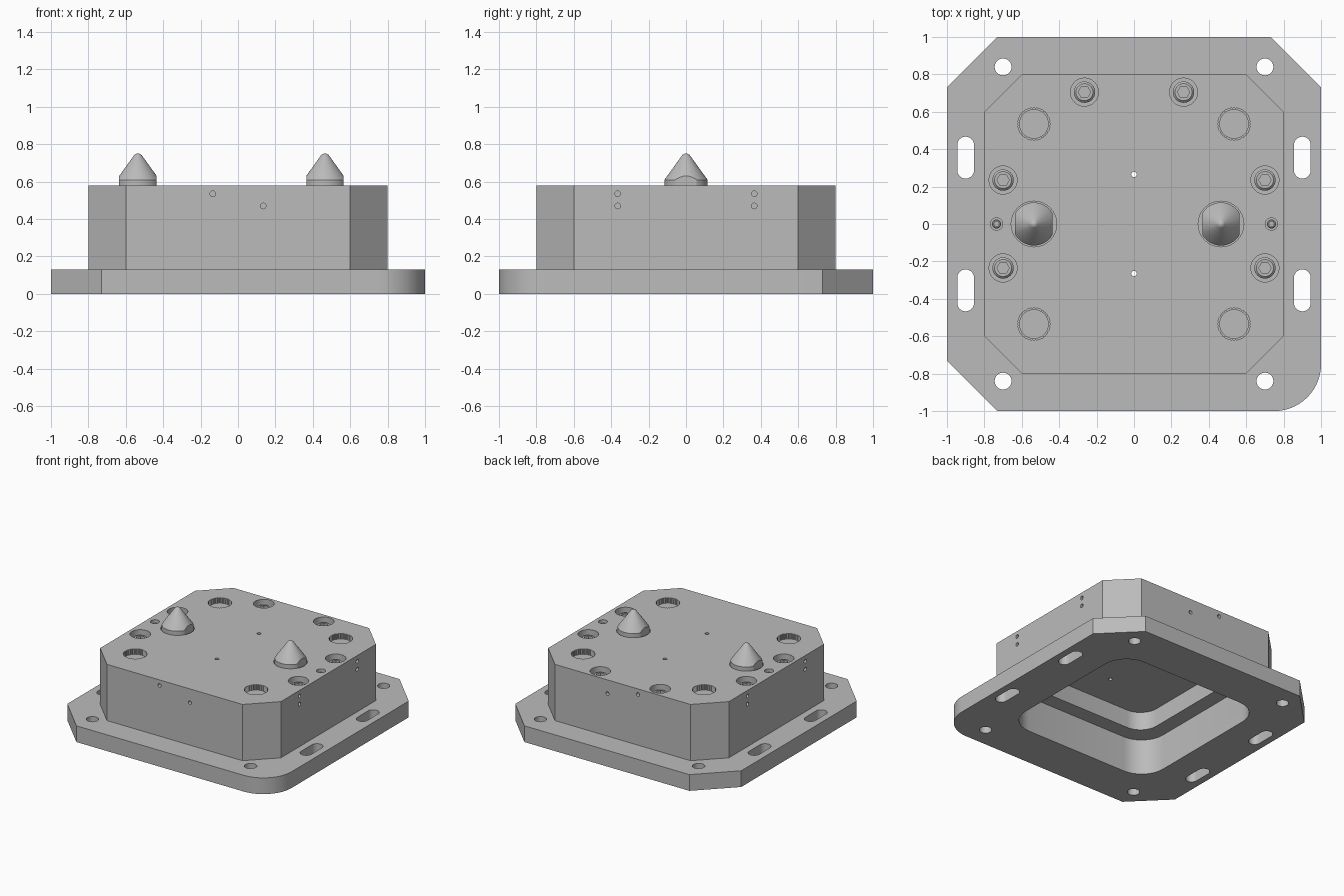
import bpy, bmesh, math
from mathutils import Matrix, Vector

if "Cube" in bpy.data.objects:
    bpy.data.objects.remove(bpy.data.objects["Cube"], do_unlink=True)

steel = bpy.data.materials.new("steel_grey")
steel.use_nodes = True
steel.diffuse_color = (0.5, 0.5, 0.5, 1)
bsdf = next(n for n in steel.node_tree.nodes if n.type == 'BSDF_PRINCIPLED')
bsdf.inputs["Base Color"].default_value = steel.diffuse_color

TOP, PLATE_TOP = 0.58, 0.13
LEDGE, CEILING = 0.285, 0.43


def outline(hx, hy, r, segs=(8, 8, 8, 8)):
    """Rectangle with rounded corners; one segment gives a chamfer."""
    pts = []
    for i, (sx, sy) in enumerate(((1, 1), (-1, 1), (-1, -1), (1, -1))):
        for k in range(segs[i] + 1):
            a = math.pi / 2 * (i + k / segs[i])
            p = Vector((sx * (hx - r) + r * math.cos(a), sy * (hy - r) + r * math.sin(a)))
            if not pts or (p - pts[-1]).length > 1e-5:
                pts.append(p)
    if (pts[0] - pts[-1]).length < 1e-5:
        pts.pop()
    return pts


def circle(r, quarter=8):
    return outline(r, r, r, (quarter,) * 4)


def polygon(r, n, tooth=0):
    return [Vector((math.cos(t), math.sin(t))) * (r - tooth * (k % 2))
            for k in range(n) for t in [math.tau * k / n]]


def loft(bm, sections, at=(0, 0), matrix=Matrix()):
    """Solid through a stack of (outline, height) sections."""
    move = Matrix.Translation((at[0], at[1], 0)) @ matrix
    rings = [[bm.verts.new(move @ Vector((p.x, p.y, z))) for p in pts] for pts, z in sections]
    bm.faces.new(rings[0][::-1])
    bm.faces.new(rings[-1])
    n = len(rings[0])
    for low, high in zip(rings, rings[1:]):
        for i in range(n):
            j = (i + 1) % n
            bm.faces.new((low[i], low[j], high[j], high[i]))


def prism(bm, pts, z0, z1, at=(0, 0), matrix=Matrix()):
    loft(bm, [(pts, z0), (pts, z1)], at, matrix)


def finish(bm, name):
    bmesh.ops.recalc_face_normals(bm, faces=bm.faces)
    mesh = bpy.data.meshes.new(name)
    bm.to_mesh(mesh)
    bm.free()
    mesh.materials.append(steel)
    obj = bpy.data.objects.new(name, mesh)
    bpy.context.scene.collection.objects.link(obj)
    return obj


def carve(obj, bm, operation='DIFFERENCE'):
    """Apply a boolean with a temporary cutter."""
    cutter = finish(bm, "cutter")
    cutter.hide_render = True
    mod = obj.modifiers.new("cut", 'BOOLEAN')
    mod.operation, mod.solver, mod.object = operation, 'EXACT', cutter
    result = bpy.data.meshes.new_from_object(obj.evaluated_get(bpy.context.evaluated_depsgraph_get()))
    obj.modifiers.clear()
    obj.data = result
    result.materials.clear()
    result.materials.append(steel)
    bpy.data.objects.remove(cutter, do_unlink=True)


# Feature positions
signs = [(sx, sy) for sx in (-1, 1) for sy in (-1, 1)]
screws = [(0.7 * sx, 0.235 * sy) for sx, sy in signs] + [(-0.265, 0.705), (0.265, 0.705)]
set_screws = [(-0.735, 0), (0.735, 0)]
plugs = [(0.535 * sx, 0.535 * sy) for sx, sy in signs]
pins = [(-0.535, 0), (0.465, 0)]
large_cavity = outline(0.65, 0.65, 0.2)
small_cavity = outline(0.53, 0.53, 0.15)

# Base plate: three chamfered corners and one round corner
bm = bmesh.new()
corner = outline(1, 1, 0.27, (1, 1, 1, 1))[:6] + outline(1, 1, 0.25, (1, 1, 1, 14))[6:]
prism(bm, corner, 0, PLATE_TOP)
base_plate = finish(bm, "base_plate")
bm = bmesh.new()
prism(bm, large_cavity, -0.1, 0.3)
for sx, sy in signs:
    prism(bm, circle(0.045), -0.1, 0.3, (0.7 * sx, 0.84 * sy))
    prism(bm, outline(0.045, 0.112, 0.045), -0.1, 0.3, (0.9 * sx, 0.355 * sy))
carve(base_plate, bm)

# Main block with stepped cavity below
bm = bmesh.new()
prism(bm, outline(0.8, 0.8, 0.2, (1, 1, 1, 1)), PLATE_TOP, TOP)
block = finish(bm, "main_block")
for shape, top in ((large_cavity, LEDGE), (small_cavity, CEILING)):
    bm = bmesh.new()
    prism(bm, shape, 0, top)
    carve(block, bm)

# Pockets and bores in the block
bm = bmesh.new()
for p in screws:
    prism(bm, circle(0.075), 0.5, 0.7, p)
for p in set_screws:
    prism(bm, circle(0.033), 0.52, 0.7, p)
for p in plugs:
    prism(bm, polygon(0.088, 64, 0.005), 0.5, 0.7, p)
for p in pins:
    prism(bm, circle(0.122), 0.555, 0.7, p)
for y in (-0.265, 0.265):
    prism(bm, circle(0.015, 4), 0.4, 0.7, (0, y))
for s in (-1, 1):
    for x, z in ((0.135 * s, 0.535), (-0.135 * s, 0.47)):
        turn = Matrix.Translation((x, 0.8 * s, z)) @ Matrix.Rotation(math.pi / 2, 4, 'X')
        # Opposite faces carry the same pair turned half round
        prism(bm, circle(0.015, 4), -0.04, 0.04, matrix=Matrix.Scale(-1, 4, (1, 0, 0)) @ turn
              if s > 0 else turn @ Matrix())
    for y in (-0.365, 0.365):
        for z in (0.535, 0.47):
            turn = Matrix.Translation((0.8 * s, y, z)) @ Matrix.Rotation(math.pi / 2, 4, 'Y')
            prism(bm, circle(0.015, 4), -0.04, 0.04, matrix=turn)
carve(block, bm)

# Socket screw heads, large and small
for name, places, r, top in (("socket_screws", screws, 0.057, 0.55),
                             ("set_screws", set_screws, 0.024, 0.56)):
    bm = bmesh.new()
    for p in places:
        loft(bm, [(circle(r), 0.49), (circle(r), top - 0.2 * r), (circle(r * 0.8), top)], p)
    heads = finish(bm, name)
    bm = bmesh.new()
    for p in places:
        prism(bm, polygon(r * 0.58, 6), top - 0.5 * r, 0.7, p)
    carve(heads, bm)

# Round plugs in the toothed pockets
bm = bmesh.new()
for p in plugs:
    prism(bm, circle(0.079), 0.49, 0.54, p)
finish(bm, "corner_plugs")

# Conical locating pins with flattened sides
bm = bmesh.new()
for p in pins:
    loft(bm, [(circle(r, 10), z) for r, z in
              ((0.115, 0.54), (0.115, 0.61), (0.02, 0.742), (0.012, 0.748), (0.004, 0.75))], p)
locating_pins = finish(bm, "locating_pins")
bm = bmesh.new()
for p in pins:
    prism(bm, outline(0.1, 0.2, 0.01, (1, 1, 1, 1)), 0.5, 0.9, p)
carve(locating_pins, bm, 'INTERSECT')

# Smooth round walls, keep hard edges
for obj in bpy.context.scene.objects:
    obj.select_set(obj.type == 'MESH')
bpy.context.view_layer.objects.active = block
bpy.ops.object.shade_smooth_by_angle(angle=math.radians(25))
